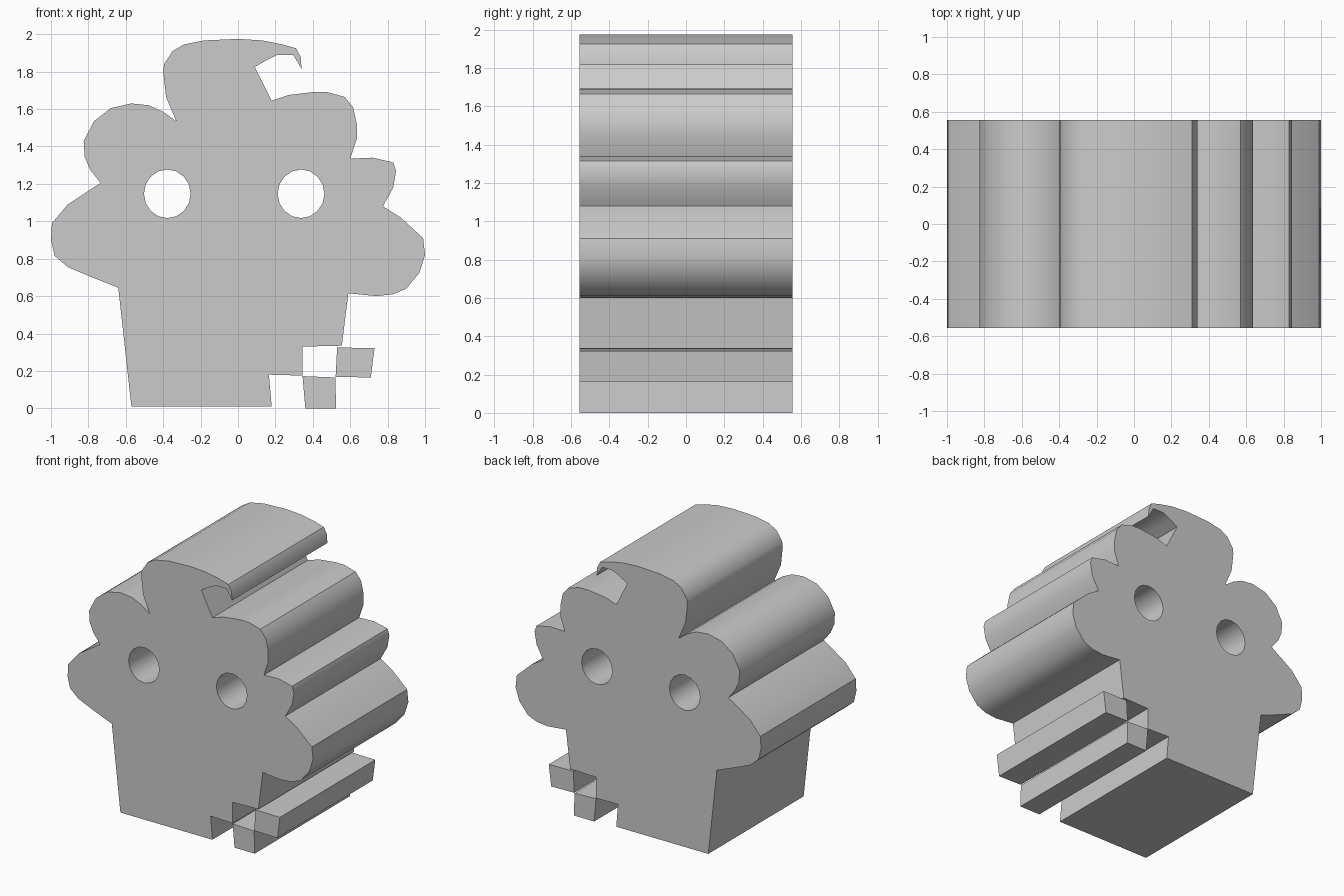
import bpy, bmesh, math

if "Cube" in bpy.data.objects:
    bpy.data.objects.remove(bpy.data.objects["Cube"])

HALF_DEPTH = 0.555


def slab(name, loops):
    """Fill 2D outlines (inner loops become holes) and extrude them along y."""
    cu = bpy.data.curves.new(name + "_profile", 'CURVE')
    cu.dimensions = '2D'
    cu.fill_mode = 'BOTH'
    cu.extrude = HALF_DEPTH
    for pts in loops:
        sp = cu.splines.new('POLY')
        sp.points.add(len(pts) - 1)
        for p, (x, z) in zip(sp.points, pts):
            p.co = (x, z, 0, 1)
        sp.use_cyclic_u = True
    tmp = bpy.data.objects.new(name + "_profile", cu)
    bpy.context.collection.objects.link(tmp)
    me = bpy.data.meshes.new_from_object(
        tmp.evaluated_get(bpy.context.evaluated_depsgraph_get()))
    bpy.data.objects.remove(tmp)

    # weld caps to walls and stand the profile upright
    bm = bmesh.new()
    bm.from_mesh(me)
    bmesh.ops.remove_doubles(bm, verts=bm.verts, dist=1e-4)
    for v in bm.verts:
        v.co = (v.co.x, -v.co.z, v.co.y)
    bmesh.ops.recalc_face_normals(bm, faces=bm.faces)
    bm.to_mesh(me)
    bm.free()
    ob = bpy.data.objects.new(name, me)
    bpy.context.collection.objects.link(ob)
    bpy.ops.object.select_all(action='DESELECT')
    ob.select_set(True)
    bpy.context.view_layer.objects.active = ob
    bpy.ops.object.shade_smooth_by_angle(angle=math.radians(35))
    return ob


def eye(cx, cz, rx=0.125, rz=0.13, n=16):
    return [(cx + rx * math.cos(2 * math.pi * i / n),
             cz + rz * math.sin(2 * math.pi * i / n)) for i in range(n)]


# Outline pieces, clockwise from the base
left_lower_lobe = [(-.64, .645), (-.78, .70), (-.91, .755), (-.98, .815), (-1, .90),
                   (-.995, .99), (-.91, 1.09), (-.735, 1.205)]
left_upper_lobe = [(-.79, 1.275), (-.82, 1.345), (-.825, 1.43), (-.77, 1.535),
                   (-.68, 1.605), (-.57, 1.63), (-.475, 1.62), (-.40, 1.585), (-.33, 1.535)]
top_curl = [(-.385, 1.665), (-.40, 1.80), (-.395, 1.84), (-.35, 1.91), (-.29, 1.945),
            (-.18, 1.967), (0, 1.975), (.13, 1.967), (.24, 1.945), (.31, 1.925),
            (.335, 1.88), (.34, 1.815), (.295, 1.89), (.21, 1.89), (.15, 1.86),
            (.09, 1.825), (.18, 1.645)]
right_upper_lobe = [(.27, 1.675), (.41, 1.692), (.48, 1.69), (.57, 1.665), (.615, 1.61),
                    (.635, 1.52), (.635, 1.44), (.60, 1.335)]
right_small_lobe = [(.72, 1.34), (.83, 1.315), (.845, 1.27), (.83, 1.18), (.775, 1.08)]
right_lower_lobe = [(.87, 1.02), (.99, .91), (1, .82), (.97, .725), (.90, .64),
                    (.83, .61), (.74, .60), (.59, .615)]
stepped_cup = [(.555, .335), (.345, .33), (.345, .175), (.165, .18), (.18, .01), (-.57, .01)]

body = (left_lower_lobe + left_upper_lobe + top_curl + right_upper_lobe
        + right_small_lobe + right_lower_lobe + stepped_cup)

# Cupcake-shaped body with two eye holes through it
slab("cupcake_body", [body, eye(-.378, 1.147), eye(.337, 1.147)])

# Loose square chunks at the lower right
slab("lower_chunk", [[(.345, .172), (.52, .165), (.525, 0), (.36, 0)]])
slab("side_chunk", [[(.53, .325), (.73, .322), (.71, .165), (.522, .168)]])
